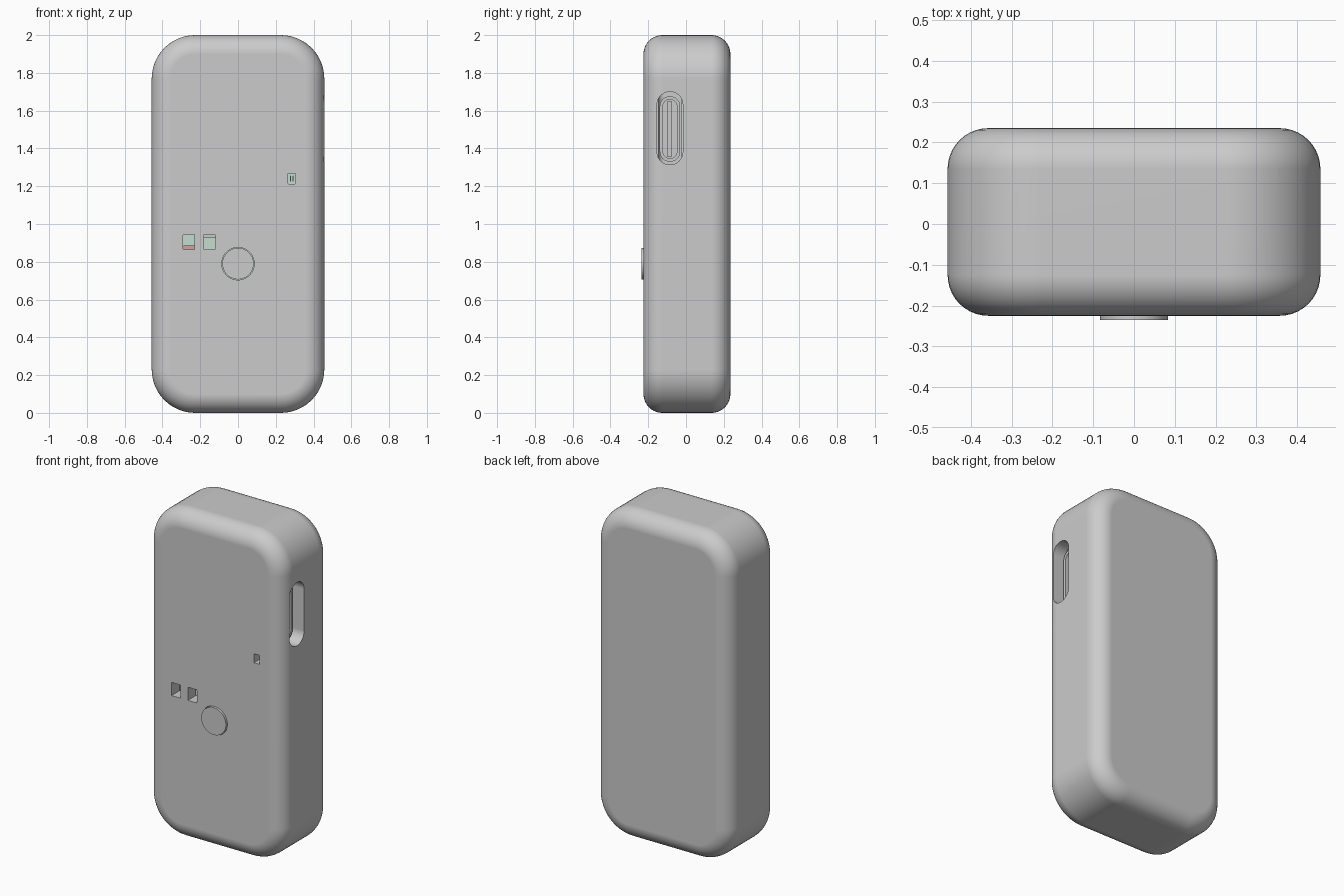
import bpy, bmesh, math

if "Cube" in bpy.data.objects:
    bpy.data.objects.remove(bpy.data.objects["Cube"])


def loft(name, rings, axis='Y', center=(0, 0), seg=12, color=None):
    """Loft rounded rectangles (half width, half height, radius, depth) along an axis, capped."""
    bm = bmesh.new()
    loops = []
    for hu, hv, r, depth in rings:
        loop = []
        for q, (su, sv) in enumerate([(1, 1), (-1, 1), (-1, -1), (1, -1)]):
            for i in range(seg + 1):
                a = math.pi / 2 * (q + i / seg)
                u = center[0] + su * (hu - r) + r * math.cos(a)
                v = center[1] + sv * (hv - r) + r * math.sin(a)
                loop.append(bm.verts.new((u, depth, v) if axis == 'Y' else (depth, u, v)))
        loops.append(loop)
    n = len(loops[0])
    for a, b in zip(loops, loops[1:]):
        for i in range(n):
            bm.faces.new((a[i], a[(i + 1) % n], b[(i + 1) % n], b[i]))
    bm.faces.new(loops[0])
    bm.faces.new(loops[-1])
    bmesh.ops.remove_doubles(bm, verts=bm.verts, dist=1e-5)
    bmesh.ops.recalc_face_normals(bm, faces=bm.faces)
    mesh = bpy.data.meshes.new(name)
    bm.to_mesh(mesh)
    bm.free()
    obj = bpy.data.objects.new(name, mesh)
    bpy.context.collection.objects.link(obj)
    if color:
        mat = bpy.data.materials.new(name + "_colour")
        mat.diffuse_color = (*color, 1)
        mat.use_nodes = True
        mat.node_tree.nodes["Principled BSDF"].inputs["Base Color"].default_value = mat.diffuse_color
        mesh.materials.append(mat)
    return obj


def pillow(name, hx, hz, r, y0, y1, f, steps=10):
    """Rounded slab with filleted front and back rims."""
    arc = [math.pi / 2 * i / steps for i in range(steps + 1)]
    front = [(f * (1 - math.cos(a)), f * (1 - math.sin(a))) for a in reversed(arc)]
    rings = [(hx - d, hz - d, r - d, y0 + e) for d, e in front]
    rings += [(hx - d, hz - d, r - d, y1 - e) for d, e in reversed(front)]
    return loft(name, rings, center=(0, 1))


def block(name, x0, x1, z0, z1, y0, y1, color=None, r=0.003):
    hx, hz = (x1 - x0) / 2, (z1 - z0) / 2
    return loft(name, [(hx, hz, r, y0), (hx, hz, r, y1)],
                center=((x0 + x1) / 2, (z0 + z1) / 2), seg=2, color=color)


def smooth(obj):
    bpy.ops.object.select_all(action='DESELECT')
    obj.select_set(True)
    bpy.context.view_layer.objects.active = obj
    bpy.ops.object.shade_smooth_by_angle(angle=math.radians(30))


# Hollow case
case = pillow("case", 0.457, 1.0, 0.23, -0.225, 0.235, 0.1)
WALL = 0.08
cutters = [pillow("cavity_cutter", 0.457 - WALL, 1 - WALL, 0.15,
                  -0.225 + WALL, 0.235 - WALL, 0.03, 4)]

# Indicator windows, button hole and side port opening
windows = [(-0.29, -0.23, 0.865, 0.945), (-0.18, -0.12, 0.865, 0.945),
           (0.265, 0.304, 1.213, 1.268)]
for w in windows:
    cutters.append(block("window_cutter", *w, -0.3, -0.1))
cutters.append(loft("button_cutter", [(0.086, 0.086, 0.086, y) for y in (-0.3, -0.1)],
                    center=(0, 0.79)))
cutters.append(loft("port_cutter", [(0.068, 0.193, 0.067, x) for x in (0.3, 0.6)],
                    axis='X', center=(-0.085, 1.507)))

for c in cutters:
    mod = case.modifiers.new(c.name, 'BOOLEAN')
    mod.object, mod.operation, mod.solver = c, 'DIFFERENCE', 'EXACT'
bpy.context.view_layer.objects.active = case
for mod in list(case.modifiers):
    bpy.ops.object.modifier_apply(modifier=mod.name)
for c in cutters:
    bpy.data.objects.remove(c)
smooth(case)
weighted = case.modifiers.new("weighted_normals", 'WEIGHTED_NORMAL')
weighted.keep_sharp = True

# Round push button
smooth(loft("button", [(0.083, 0.083, 0.083, y) for y in (-0.235, -0.12)],
            center=(0, 0.79), seg=16))

# Circuit board and the parts seen through the windows
GREEN, RED = (0.55, 0.72, 0.63), (0.62, 0.36, 0.34)
block("circuit_board", -0.36, 0.36, 0.1, 1.9, -0.025, 0.01, GREEN, 0.1)
block("indicator_red", -0.29, -0.23, 0.85, 0.886, -0.06, -0.025, RED)
block("indicator_grey", -0.18, -0.12, 0.925, 0.96, -0.06, -0.025)
for x in (0.275, 0.289):
    block("small_chip", x, x + 0.006, 1.225, 1.256, -0.05, -0.025)

# Charging port: hollow shell with a central tongue
smooth(loft("port_shell", [(0.054, 0.173, 0.053, 0.1), (0.054, 0.173, 0.053, 0.39),
                           (0.037, 0.156, 0.036, 0.39), (0.037, 0.156, 0.036, 0.15)],
            axis='X', center=(-0.085, 1.503)))
loft("port_tongue", [(0.014, 0.145, 0.003, x) for x in (0.14, 0.36)],
     axis='X', center=(-0.087, 1.503), seg=2)
